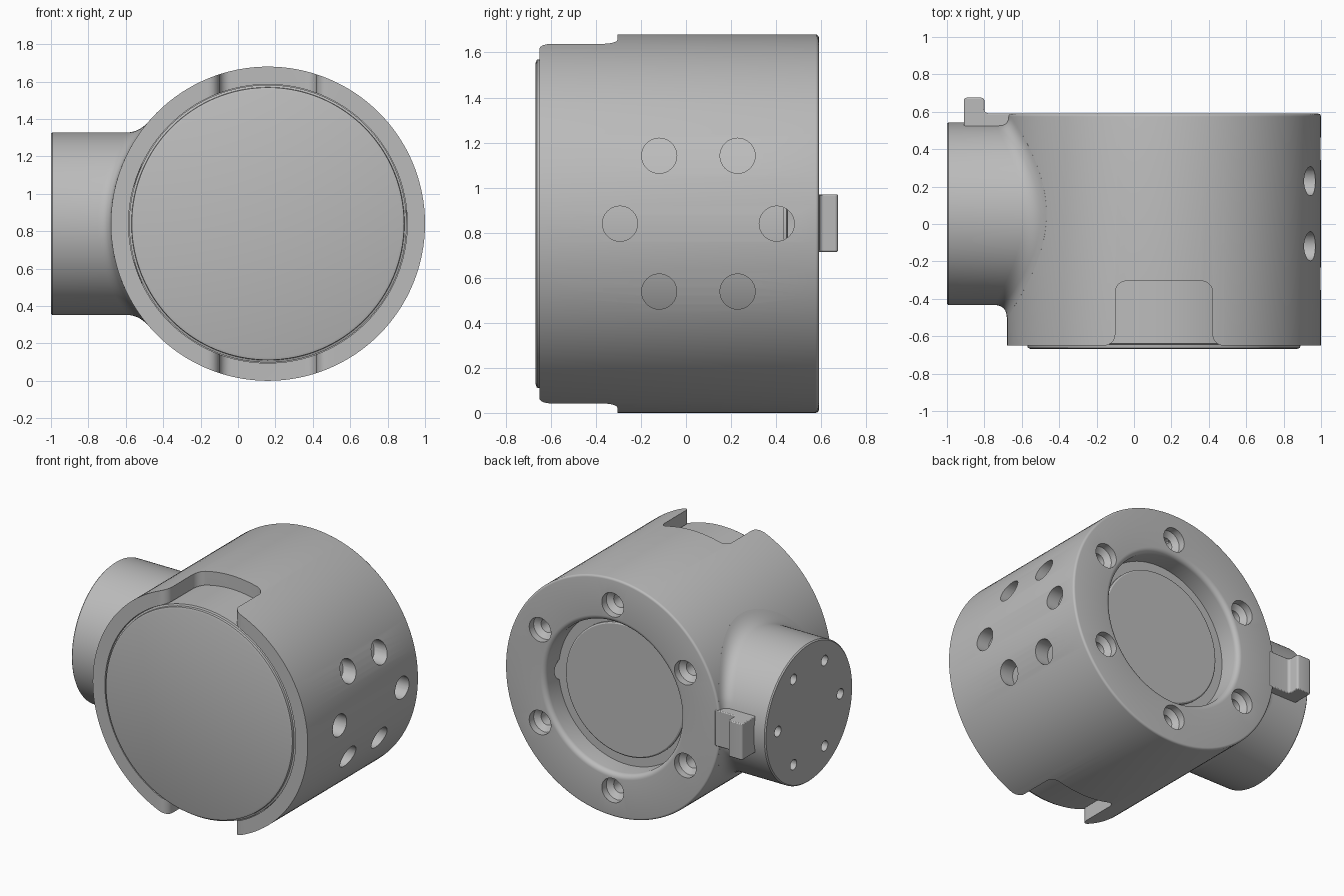
import bpy, bmesh, math
from mathutils import Vector

if "Cube" in bpy.data.objects:
    bpy.data.objects.remove(bpy.data.objects["Cube"])

CX, CZ, R = 0.16, 0.84, 0.84      # housing axis and radius
PY, PR = 0.055, 0.488             # side pipe axis and radius
SEG = 128

grey = bpy.data.materials.new("plain grey")
grey.diffuse_color = (0.5, 0.5, 0.5, 1)
grey.use_nodes = True
grey.node_tree.nodes["Principled BSDF"].inputs["Base Color"].default_value = grey.diffuse_color


def make(name, bm):
    bmesh.ops.remove_doubles(bm, verts=bm.verts, dist=1e-5)
    bmesh.ops.recalc_face_normals(bm, faces=bm.faces)
    me = bpy.data.meshes.new(name)
    bm.to_mesh(me)
    bm.free()
    ob = bpy.data.objects.new(name, me)
    me.materials.append(grey)
    bpy.context.collection.objects.link(ob)
    return ob


def lathe(name, profile, axis, origin, closed=False, seg=SEG):
    """Revolve (radius, distance) points around an axis through origin."""
    axis = Vector(axis)
    u = Vector((0, 0, 1))
    v = axis.cross(u)
    bm = bmesh.new()
    rings = []
    for r, d in profile:
        ring = []
        for i in range(seg):
            a = 2 * math.pi * i / seg
            ring.append(bm.verts.new(Vector(origin) + axis * d + (u * math.cos(a) + v * math.sin(a)) * r))
        rings.append(ring)
    pairs = list(zip(rings, rings[1:])) + ([(rings[-1], rings[0])] if closed else [])
    for a, b in pairs:
        for i in range(seg):
            j = (i + 1) % seg
            bm.faces.new((a[i], a[j], b[j], b[i]))
    if not closed:
        bm.faces.new(rings[0])
        bm.faces.new(rings[-1])
    return make(name, bm)


def extrude(name, pts, z0, z1):
    bm = bmesh.new()
    f = bm.faces.new([bm.verts.new((x, y, z0)) for x, y in pts])
    g = bmesh.ops.extrude_face_region(bm, geom=[f])
    bmesh.ops.translate(bm, vec=(0, 0, z1 - z0), verts=[e for e in g["geom"] if isinstance(e, bmesh.types.BMVert)])
    return make(name, bm)


def arc(cx, cy, r, a0, a1, n=8):
    return [(cx + r * math.cos(math.radians(a0 + (a1 - a0) * i / n)),
             cy + r * math.sin(math.radians(a0 + (a1 - a0) * i / n))) for i in range(n + 1)]


def cut(ob, cutters):
    bpy.context.view_layer.objects.active = ob
    for c in cutters:
        m = ob.modifiers.new("cut", "BOOLEAN")
        m.operation, m.solver, m.object = "DIFFERENCE", "EXACT", c
        bpy.ops.object.modifier_apply(modifier=m.name)
        bpy.data.objects.remove(c)


def smooth(ob, angle=30):
    bpy.ops.object.select_all(action="DESELECT")
    ob.select_set(True)
    bpy.context.view_layer.objects.active = ob
    bpy.ops.object.shade_smooth_by_angle(angle=math.radians(angle))


def hexagon(radius, start):
    for k in range(6):
        a = math.radians(start + 60 * k)
        yield radius * math.cos(a), radius * math.sin(a)


# housing shell with a rounded rear opening
AXIS_Y, BODY = (0, 1, 0), (CX, 0, CZ)
shell = lathe("housing", [(0.745, -0.65), (R, -0.65)] + arc(R - 0.015, 0.575, 0.015, 0, 90, 4)
              + arc(0.565, 0.555, 0.035, 90, 180, 6) + [(0.53, 0.435), (0.745, 0.435)],
              AXIS_Y, BODY, closed=True)

# top and bottom slots with flared mouths
right = [(0.32, -0.75)] + arc(0.32, -0.59, 0.06, 270, 180) + arc(0.20, -0.365, 0.06, 0, 90)
outline = [(CX + x, y) for x, y in right] + [(CX - x, y) for x, y in reversed(right)]
cutters = [extrude("slot_cutter", outline, -0.2, 1.9)]

# countersunk bolt holes in the rear plate
for x, z in hexagon(0.655, 90):
    cutters.append(lathe("bolt_cutter", [(0.085, 0.65), (0.085, 0.54), (0.048, 0.51), (0.048, 0.40)],
                         AXIS_Y, (CX + x, 0, CZ + z), seg=32))
# access holes in the right wall
for y, z in hexagon(0.348, 0):
    cutters.append(lathe("access_cutter", [(0.078, 0.5), (0.078, 1.1)], (1, 0, 0), (0, PY + y, CZ + z), seg=32))
cut(shell, cutters)
smooth(shell)

# inner core: front cover disc and rear disc
core = lathe("core", [(0.715, -0.667), (0.728, -0.662), (0.73, -0.645), (0.742, -0.64), (0.742, 0.435),
                      (0.465, 0.435), (0.465, 0.446), (0.455, 0.452)], AXIS_Y, BODY)
smooth(core)

# side pipe, flaring into the round housing
bm = bmesh.new()
cols = []
for i in range(SEG):
    a = 2 * math.pi * i / SEG
    c, s = math.cos(a), math.sin(a)
    f = 0.07 if c < 0.1 else min(0.07, 0.53 / c - PR - 0.01)

    def wall(r):
        return CX - math.sqrt(R * R - (r * s) ** 2)

    pts = [(PR - 0.008, -1.0), (PR, -0.992)]
    p0, p1, p2 = (PR, wall(PR) - f), (PR, wall(PR)), (PR + f, wall(PR + f))
    for k in range(9):
        t = k / 8
        pts.append(tuple((1 - t) ** 2 * p0[n] + 2 * t * (1 - t) * p1[n] + t * t * p2[n] for n in (0, 1)))
    pts.append((PR + f - 0.01, p2[1] + 0.04))
    cols.append([bm.verts.new((x, PY + r * c, CZ + r * s)) for r, x in pts])
hub = bm.verts.new((-0.63, PY, CZ))
for i in range(SEG):
    a, b = cols[i], cols[(i + 1) % SEG]
    for k in range(len(a) - 1):
        bm.faces.new((a[k], b[k], b[k + 1], a[k + 1]))
    bm.faces.new((a[-1], b[-1], hub))
bm.faces.new([col[0] for col in cols])
pipe = make("side_pipe", bm)
cut(pipe, [lathe("screw_cutter", [(0.036, -1.1), (0.036, -0.85)], (1, 0, 0), (0, PY + y, CZ + z), seg=24)
           for y, z in hexagon(0.348, 0)])
smooth(pipe)

# locating tab on the back of the pipe
tab = extrude("locating_tab", [(-0.91, 0.48), (-0.64, 0.48), (-0.64, 0.592)]
              + arc(-0.78, 0.612, 0.02, 270, 180, 5) + arc(-0.815, 0.66, 0.015, 0, 90, 4)
              + arc(-0.895, 0.66, 0.015, 90, 180, 4), 0.715, 0.97)
bev = tab.modifiers.new("soft_edges", "BEVEL")
bev.width, bev.segments, bev.limit_method = 0.006, 2, "ANGLE"
bev.angle_limit = math.radians(50)
smooth(tab)
